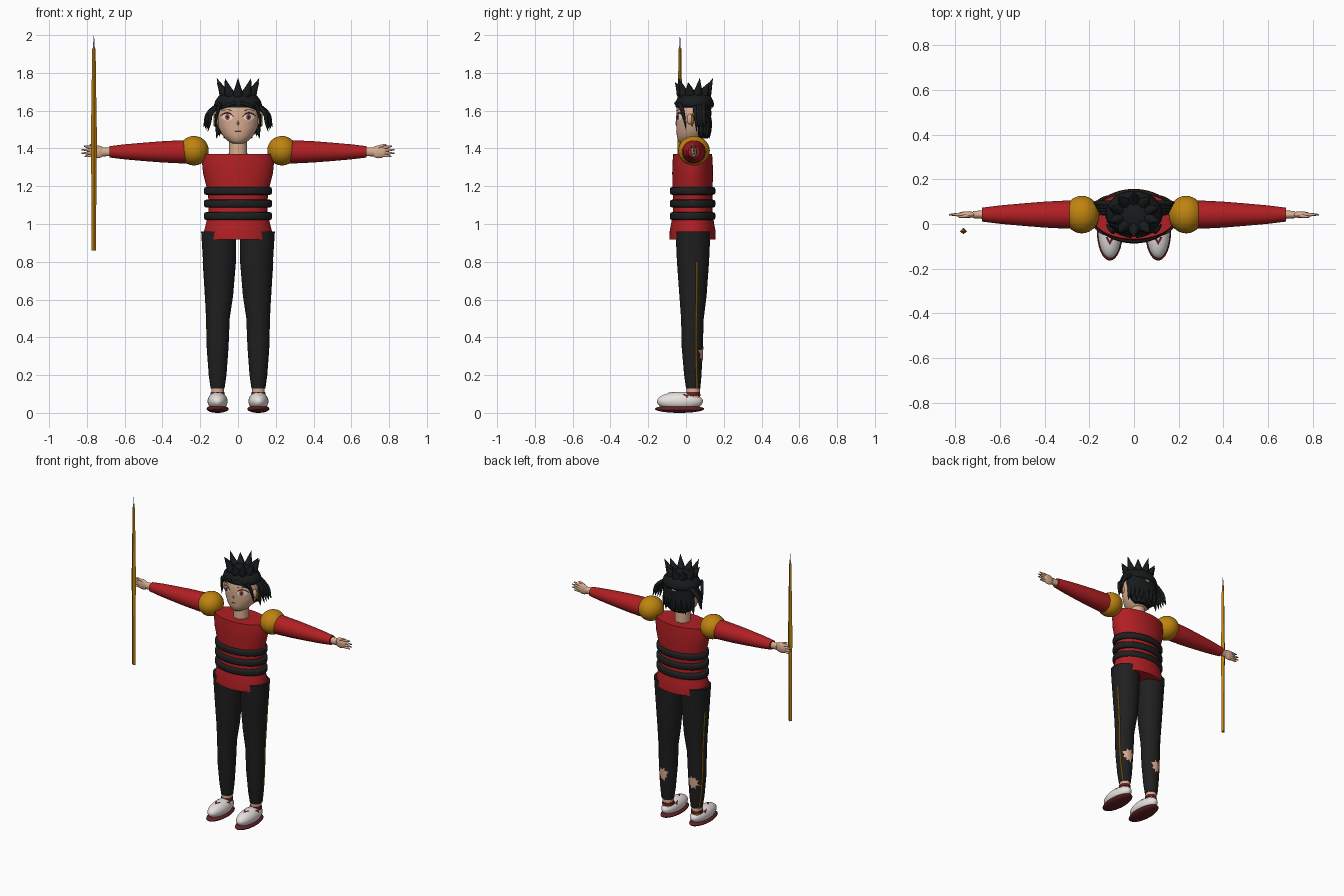
import bpy, bmesh, math, random
from mathutils import Vector, Matrix

random.seed(4)
cube = bpy.data.objects.get("Cube")
if cube:
    bpy.data.objects.remove(cube)


def material(name, r, g, b):
    m = bpy.data.materials.new(name)
    m.use_nodes = True
    m.diffuse_color = (r, g, b, 1)
    node = next(n for n in m.node_tree.nodes if n.type == 'BSDF_PRINCIPLED')
    node.inputs["Base Color"].default_value = (r, g, b, 1)
    node.inputs["Roughness"].default_value = 0.7
    return m


RED = material("tunic red", 0.44, 0.014, 0.017)
CLOTH = material("trouser black", 0.014, 0.014, 0.015)
HAIR = material("hair black", 0.009, 0.011, 0.012)
GOLD = material("gold", 0.52, 0.23, 0.005)
SKIN = material("skin", 0.7, 0.42, 0.28)
WHITE = material("shoe white", 0.8, 0.76, 0.74)
MAROON = material("maroon", 0.12, 0.015, 0.018)
STEEL = material("steel grey", 0.42, 0.44, 0.44)
IRIS = material("iris brown", 0.3, 0.05, 0.04)


def finish(name, bm, mat, angle=40):
    mesh = bpy.data.meshes.new(name)
    bm.to_mesh(mesh)
    bm.free()
    add(name, mesh, mat, angle)


def add(name, mesh, mat, angle=40):
    mesh.materials.clear()
    mesh.materials.append(mat)
    mesh.shade_smooth()
    mesh.set_sharp_from_angle(angle=math.radians(angle))
    bpy.context.scene.collection.objects.link(bpy.data.objects.new(name, mesh))


def loft(name, rings, mat, seg=40, axis='Z', s=1, angle=40):
    """Rings are (position, centre a, centre b, radius a, radius b)."""
    bm = bmesh.new()
    loops = []
    for p, ca, cb, ra, rb in rings:
        loop = []
        for i in range(seg):
            t = 2 * math.pi * i / seg
            a, b = ca + ra * math.cos(t), cb + rb * math.sin(t)
            loop.append(bm.verts.new((s * a, b, p) if axis == 'Z' else (s * p, a, b)))
        loops.append(loop)
    for low, high in zip(loops, loops[1:]):
        for i in range(seg):
            j = (i + 1) % seg
            bm.faces.new((low[i], low[j], high[j], high[i]))
    bm.faces.new(loops[0])
    bm.faces.new(loops[-1])
    bmesh.ops.recalc_face_normals(bm, faces=bm.faces)
    finish(name, bm, mat, angle)


def ball(name, centre, radii, mat):
    bm = bmesh.new()
    bmesh.ops.create_uvsphere(bm, u_segments=32, v_segments=18, radius=1,
                              matrix=Matrix.Translation(centre) @ Matrix.Diagonal((*radii, 1)))
    finish(name, bm, mat)


def tube(name, points, radii, mat):
    """Smooth strand through control points, tapered by the radii."""
    curve = bpy.data.curves.new(name, 'CURVE')
    curve.dimensions = '3D'
    curve.bevel_depth = 1
    curve.bevel_resolution = 2
    curve.use_fill_caps = True
    spline = curve.splines.new('NURBS')
    spline.points.add(len(points) - 1)
    for q, p, r in zip(spline.points, points, radii):
        q.co = (*p, 1)
        q.radius = r
    spline.order_u = 3
    spline.use_endpoint_u = True
    spline.resolution_u = 5
    ob = bpy.data.objects.new(name, curve)
    bpy.context.scene.collection.objects.link(ob)
    graph = bpy.context.evaluated_depsgraph_get()
    mesh = bpy.data.meshes.new_from_object(ob.evaluated_get(graph))
    bpy.data.objects.remove(ob)
    add(name, mesh, mat, 60)


def patch(name, outline, surface, out, mat):
    """Thin painted shape laid on a curved surface."""
    bm = bmesh.new()
    mid = sum((Vector(p) for p in outline), Vector((0, 0))) / len(outline)
    centre = bm.verts.new(surface(*mid))
    rings = [[bm.verts.new(surface(*mid.lerp(Vector(p), k / 4))) for p in outline] for k in range(1, 5)]
    for i in range(len(outline)):
        j = (i + 1) % len(outline)
        bm.faces.new((centre, rings[0][i], rings[0][j]))
        for a, b in zip(rings, rings[1:]):
            bm.faces.new((a[i], b[i], b[j], a[j]))
    bm.normal_update()
    if sum(f.normal.dot(Vector(out)) for f in bm.faces) < 0:
        bmesh.ops.reverse_faces(bm, faces=bm.faces)
    finish(name, bm, mat)


def wall(rings, s, side, lift):
    """Front (side -1) or back (side 1) of a vertical loft as a function of x, z."""
    def at(x, z):
        for low, high in zip(rings, rings[1:]):
            if low[0] <= z <= high[0]:
                k = (z - low[0]) / (high[0] - low[0])
                _, cx, cy, rx, ry = [a + (b - a) * k for a, b in zip(low, high)]
                d = math.sqrt(max(0, 1 - ((x - s * cx) / rx) ** 2))
                return Vector((x, cy + side * (ry * d + lift), z))
    return at


def oval(cx, cz, rx, rz, n=20):
    return [(cx + rx * math.cos(2 * math.pi * i / n), cz + rz * math.sin(2 * math.pi * i / n)) for i in range(n)]


# Torso, belts and neck
CY = 0.035
loft("tunic", [(0.917, 0, CY, .18, .122), (0.965, 0, CY, .179, .121), (1.0, 0, CY, .17, .114),
               (1.07, 0, CY, .155, .104), (1.15, 0, CY, .158, .104), (1.2, 0, CY, .168, .106),
               (1.27, 0, CY, .185, .108), (1.33, 0, CY, .191, .106), (1.37, 0, CY, .186, .103)], RED, 48)
for z in (1.042, 1.108, 1.175):
    loft("waist_belt", [(z + h, 0, CY, .18 - d, .12 - d)
                        for h, d in ((-.021, .014), (-.018, .003), (-.01, 0), (.01, 0), (.018, .003), (.021, .014))],
         CLOTH, 48, angle=60)
loft("neck", [(1.34, 0, CY, .05, .05), (1.48, 0, CY, .046, .046)], SKIN, 24)

# Head and face
HEAD = [(1.425, 0, .01, .025, .035), (1.44, 0, .018, .055, .06), (1.47, 0, .03, .083, .079), (1.51, 0, .038, .103, .089),
        (1.56, 0, .04, .112, .092), (1.615, 0, .042, .111, .092), (1.67, 0, .045, .08, .07), (1.69, 0, .045, .05, .05)]
loft("head", HEAD, SKIN, 48, angle=70)
skin_line = wall(HEAD, 1, -1, .002)
tube("mouth", [skin_line(x, 1.492) for x in (-.016, 0, .016)], (.001, .002, .001), MAROON)
tube("nose", [(0, -.047, 1.555), (0, -.056, 1.53), (0, -.048, 1.522)], (.003, .005, .004), SKIN)
for s in (-1, 1):
    ex, ez = s * .056, 1.566
    layers = (("eye_white", .029, .018, WHITE), ("iris", .0125, .016, IRIS), ("pupil", .005, .007, HAIR))
    for k, (name, rx, rz, mat) in enumerate(layers):
        patch(name, oval(ex, ez, rx, rz), wall(HEAD, 1, -1, .002 + .0015 * k), (0, -1, 0), mat)
    tube("upper_lash", [skin_line(ex + s * u, ez + v) for u, v in ((-.031, .003), (-.014, .022), (.014, .024), (.036, .008))],
         (.0015, .003, .003, .0015), MAROON)
    tube("eyebrow", [skin_line(ex + s * u, ez + v) for u, v in ((-.028, .034), (0, .043), (.03, .034))],
         (.001, .002, .001), HAIR)
    ball("ear", (s * .112, .02, 1.555), (.014, .016, .028), SKIN)
    tube("earring", [(s * .125, .034, z) for z in (1.585, 1.555, 1.515)], (.003, .008, .003), GOLD)

# Hair: cap, back, crown spikes and loose locks
loft("hair_cap", [(1.618, 0, .045, .115, .099), (1.632, 0, .046, .127, .103), (1.655, 0, .046, .119, .097),
                  (1.68, 0, .046, .1, .084), (1.698, 0, .046, .07, .06), (1.706, 0, .046, .03, .03)], HAIR, 40, angle=70)
loft("hair_back", [(1.452, 0, .085, .06, .03), (1.475, 0, .082, .088, .044), (1.52, 0, .076, .106, .054),
                   (1.58, 0, .075, .115, .059), (1.64, 0, .075, .115, .058)], HAIR, 40)
for i in range(10):
    t = 2 * math.pi * (i + .5) / 10
    tip = 1.772 - .022 * (i % 2)
    tube("crown_spike", [(r * math.cos(t), .042 + .85 * r * math.sin(t), z)
                         for r, z in ((.04, 1.65), (.075, 1.685), (.09, 1.715), (.118, tip))],
         (.034, .03, .019, .0005), HAIR)
for i in range(9):
    t = math.pi * (i + .5) / 9
    c, d = math.cos(t), math.sin(t)
    tube("nape_lock", [(.095 * c, .072 + .045 * d, 1.56), (.11 * c, .072 + .056 * d, 1.5),
                       (.115 * c, .07 + .052 * d, 1.452 + .012 * (i % 2))], (.018, .015, .001), HAIR)
for s in (-1, 1):
    tube("temple_lock", [(s * .09, -.035, 1.635), (s * .115, -.016, 1.61), (s * .121, 0, 1.5)], (.012, .013, .001), HAIR)
    tube("fringe", [(s * .01, -.053, 1.64), (s * .06, -.046, 1.632), (s * .108, -.018, 1.6)], (.01, .012, .002), HAIR)
    for k in range(4):
        y = .05 + .014 * k
        tube("side_lock", [(s * .1, y, 1.63), (s * (.148 + .004 * k), y, 1.595), (s * (.148 + .009 * k), y + .004, 1.53),
                           (s * (.16 + .007 * k), y + .006, 1.49 + .008 * k)], (.014, .013, .008, .001), HAIR)

# Arms, shoulder guards and hands
AY, AZ = .042, 1.382
for s in (-1, 1):
    loft("sleeve", [(x, AY, AZ, r, r * .97) for x, r in
                    ((.18, .055), (.22, .061), (.3, .063), (.4, .058), (.5, .05), (.6, .041), (.68, .031))],
         RED, 32, 'X', s)
    ball("shoulder_guard", (s * .233, AY, 1.388), (.078, .084, .078), GOLD)
    loft("wrist", [(.66, AY, AZ, .02, .022), (.72, AY, AZ, .016, .024)], SKIN, 20, 'X', s)
    ball("palm", (s * .746, AY, AZ), (.042, .015, .034), SKIN)
    for z, length in ((.024, .815), (.009, .828), (-.006, .828), (-.02, .812)):
        tube("finger", [(s * .755, AY, AZ + z * .9), (s * .79, AY, AZ + z), (s * length, AY, AZ + z * 1.25)],
             (.01, .009, .003), SKIN)
    tube("thumb", [(s * .73, AY, AZ + .015), (s * .75, AY - .008, AZ + .032), (s * .785, AY - .01, AZ + .038)],
         (.01, .009, .004), SKIN)

# Legs, side piping, torn patches and shoes
LEG = [(.13, .108, .038, .037, .038), (.2, .108, .036, .047, .046), (.35, .108, .033, .058, .056),
       (.5, .106, .034, .062, .06), (.62, .1, .037, .074, .072), (.8, .098, .037, .087, .085),
       (.96, .1025, .037, .0925, .0925)]
SX, SY = .108, -.034
for s in (-1, 1):
    loft("trouser_leg", LEG, CLOTH, 40, s=s)
    tube("side_piping", [(s * (cx + rx * math.sqrt(1 - (.02 / ry) ** 2)), cy + .02, z) for z, cx, cy, rx, ry in LEG[:-1]],
         [.0045] * 6, GOLD)
    tear = []
    for i in range(16):
        t, r = 2 * math.pi * i / 16, (1 if i % 2 else .62) * random.uniform(.8, 1.1)
        tear.append((s * (SX + .008 + .042 * r * math.cos(t)), .31 + .054 * r * math.sin(t)))
    patch("torn_patch", tear, wall(LEG, s, 1, .003), (0, 1, 0), SKIN)
    loft("ankle", [(.07, SX, .038, .034, .036), (.15, SX, .038, .033, .035)], SKIN, 24, s=s)
    loft("shoe_collar", [(.09, SX, .036, .038, .04), (.11, SX, .037, .036, .038)], MAROON, 24, s=s)
    ball("shoe_upper", (s * SX, SY + .002, .061), (.053, .122, .05), WHITE)
    ball("shoe_sole", (s * SX, SY, .021), (.058, .13, .021), MAROON)

    def shoe_top(x, y):
        d = 1 - ((x - s * SX) / .053) ** 2 - ((y - SY - .002) / .122) ** 2
        return Vector((x, y, .063 + .05 * math.sqrt(max(0, d))))
    for k in (-1, 1):
        patch("shoe_chevron", [(s * SX, -.095), (s * SX + k * .02, -.058), (s * SX + k * .009, -.058), (s * SX, -.076)],
              shoe_top, (0, 0, 1), MAROON)
        patch("shoe_side_mark", [(s * SX + k * .034, -.022), (s * SX + k * .034, .018), (s * SX + k * .048, .006)],
              shoe_top, (0, 0, 1), MAROON)

# Spear
PX, PY = -.763, -.032
loft("spear_shaft", [(z, PX, PY, r, r * .85) for z, r in
                     ((.86, .0115), (1.2, .013), (1.45, .0165), (1.6, .0135), (1.93, .009))], GOLD, 4, angle=20)
loft("spear_tip", [(z, PX, PY, r, r * .85) for z, r in ((1.93, .005), (1.97, .003), (2.0, .0005))], STEEL, 4, angle=20)
